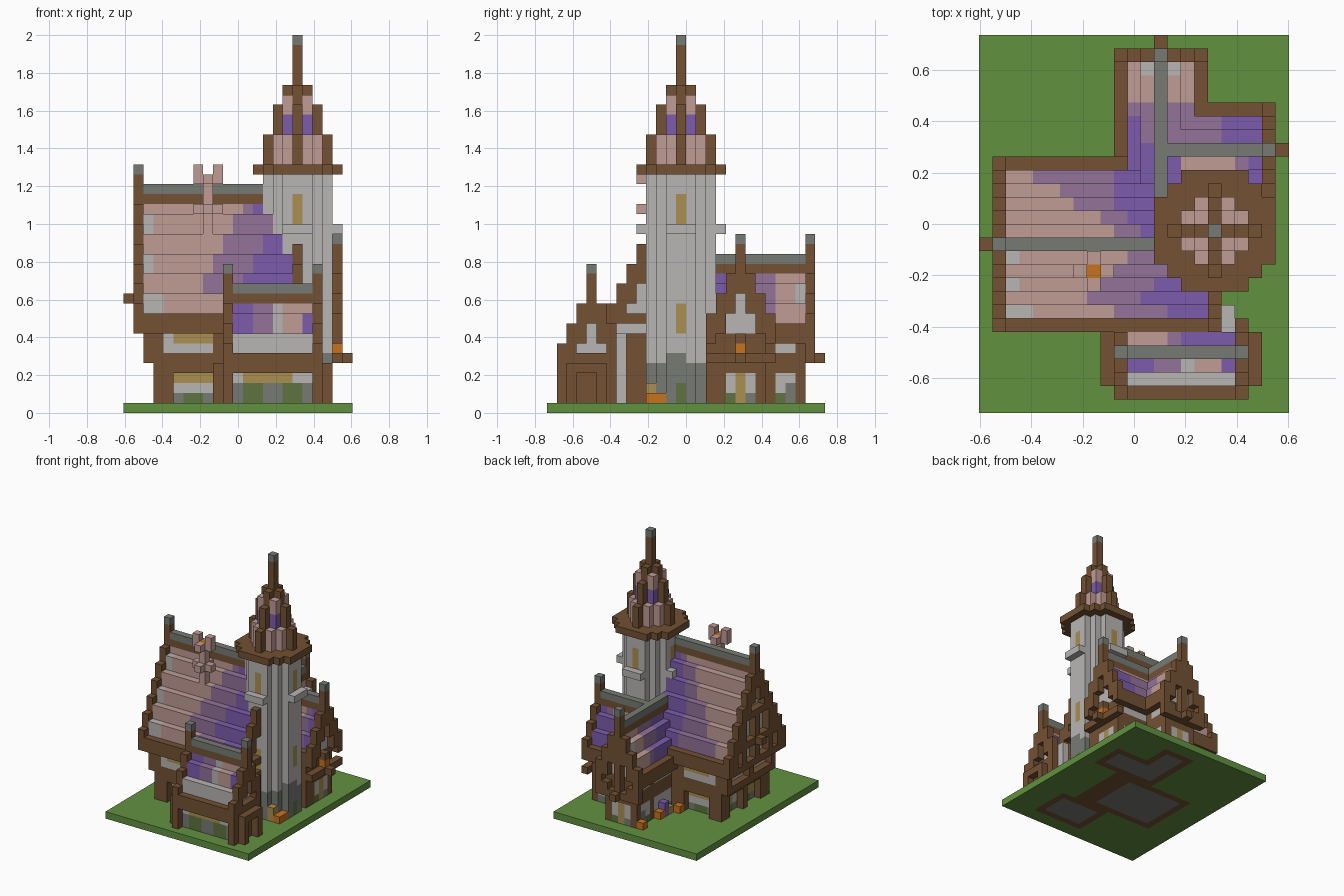
import bpy, bmesh
from mathutils import Vector

cube = bpy.data.objects.get("Cube")
if cube:
    bpy.data.objects.remove(cube, do_unlink=True)

UNIT = 1 / 19
PALETTE = {"timber": "735133", "plaster": "B8B6B4", "stone": "777B74", "moss": "5E7340",
           "rose tile": "C09C95", "mauve tile": "93729A", "violet tile": "7D5CAC",
           "grass": "629140", "amber glass": "AA8F50", "orange": "C6731E"}


def linear(hexcode):
    parts = [int(hexcode[n:n + 2], 16) / 255 for n in (0, 2, 4)]
    return [((c + .055) / 1.055) ** 2.4 for c in parts] + [1]


materials = {}
for label, hexcode in PALETTE.items():
    mat = bpy.data.materials.new(label)
    mat.use_nodes = True
    mat.diffuse_color = linear(hexcode)
    mat.node_tree.nodes["Principled BSDF"].inputs["Base Color"].default_value = linear(hexcode)
    materials[label] = mat

blocks = {}   # block position -> (part, colour)


def box(part, colour, i, j, k):
    """Fill a range of blocks; each range is one number or (first, last)."""
    spans = [range(r[0], r[1] + 1) if isinstance(r, tuple) else [r] for r in (i, j, k)]
    for a in spans[0]:
        for b in spans[1]:
            for c in spans[2]:
                blocks[a, b, c] = (part, colour)


def plinth(part, i, j, height):
    """Stone courses with moss along the foot of a wall."""
    box(part, "stone", i, j, (1, height))
    for a, b, c in list(blocks):
        if i[0] <= a <= i[1] and j[0] <= b <= j[1] and 1 <= c <= height and (a + b) // 2 % 2:
            blocks[a, b, c] = (part, "moss")


def disc(part, colour, limit, levels):
    """Round layer centred on the tower axis."""
    for dx in range(-4, 5):
        for dy in range(-4, 5):
            if dx * dx + dy * dy <= limit:
                box(part, colour, 17 + dx, 13 + dy, levels)


def gable_roof(name, along_x, centre, half, top, span, ends, floor, rule, keep=lambda a, c: True):
    """Stepped roof with ridge, eaves, raised gable frames and filled attic."""
    def put(part, colour, a, c, low, high):
        for k in range(low, high + 1):
            pos = (a, c, k) if along_x else (c, a, k)
            blocks.setdefault(pos, (name + part, colour))
    for a in range(span[0], span[1] + 1):
        for offset in range(-half, half + 1):
            c, d = centre + offset, abs(offset)
            if not keep(a, c):
                continue
            t = top - 2 * d
            if a in ends:
                put("_gable_frame", "timber", a, c, t - 3 + (d == half), t)
                if d == 0:
                    put("_gable_frame", "timber", a, c, t, t + 1)
                    put("_finial", "stone", a, c, t + 2, t + 2)
                continue
            if d == 0:
                put("_ridge", "stone", a, c, t, t)
                put("_ridge", "timber", a, c, t - 1, t - 1)
            elif d == half:
                put("_eave", "timber", a, c, t - 2, t - 1)
                continue
            put("_roof", rule(a, c), a, c, t - 3, t - 1)
            put("_attic", "plaster", a, c, floor, t - 4)


def graded(value, mauve, violet):
    return "violet tile" if value >= violet else "mauve tile" if value >= mauve else "rose tile"


# Tile colours for each roof
def main_tiles(i, j):
    if i <= 3 and j in (7, 9, 11) and i + j // 9 < 4:
        return "plaster"
    if j < 12:
        start = (10, 8, 9, 10, 11)[j - 7]
        return graded(i, start, start + 4)
    return graded(i, 10 - 3 * (j - 13) // 2, 12 - min(2, j - 13))


def front_tiles(i, j):
    if j > 4:
        return graded(i, 14, 15)
    if i == 15:
        return "plaster"
    if i == 18 and j == 3:
        return "violet tile"
    return graded(-i, -13 + (j == 2) - 1, -12)


def north_tiles(j, i):
    if j == 25 and i in (12, 14):
        return "plaster"
    return graded(-j, -22, -21 if i == 11 else -19)


def east_tiles(i, j):
    return graded(i, 14, 18) if j > 19 else graded(i, 19, 20)


# Ground with floors let into it
box("ground", "grass", (0, 22), (0, 27), 0)
for i, j in [((4, 16), (8, 16)), ((11, 18), (2, 7)), ((11, 15), (17, 25)), ((15, 20), (17, 21))]:
    box("foundation", "timber", i, j, 0)
for i, j in [((5, 13), (9, 15)), ((12, 17), (3, 6)), ((12, 14), (18, 24)), ((15, 19), (18, 20))]:
    box("floor", "stone", i, j, 0)

# Main house walls and timbers
box("main_lower_wall", "plaster", (4, 16), (8, 16), (1, 3))
plinth("main_plinth", (4, 16), (8, 16), 1)
box("main_beam", "timber", (3, 16), (7, 17), 4)
box("main_beam", "timber", (2, 16), (7, 17), 5)
box("main_upper_wall", "plaster", (3, 16), (7, 17), (6, 8))
for lower, upper in ((8, 7), (16, 17)):
    box("main_window", "amber glass", (5, 8), lower, 3)
    box("main_window", "amber glass", (5, 8), upper, 7)
    box("main_post", "timber", (3, 4), tuple(sorted((lower, upper))), (1, 4))
    box("main_post", "timber", (2, 3), upper, (5, 8))
    box("main_post", "timber", (9, 10), upper, (1, 8))
    box("main_post", "timber", (9, 10), lower, (1, 8))
box("main_post", "timber", 3, 12, (1, 4))
box("main_post", "timber", 2, 12, (5, 8))
box("main_window", "amber glass", 4, (9, 10), (2, 3))
box("main_window", "amber glass", 4, (14, 15), (2, 3))

# Main gable timbers
box("gable_beam", "timber", 1, (7, 17), 8)
box("gable_beam", "timber", 1, (8, 16), 11)
box("gable_beam", "timber", 1, (10, 14), 15)
for j in (9, 12, 15):
    box("gable_strut", "timber", 1, j, (8, 15))
box("gable_beam_end", "timber", 0, 12, 11)
box("east_framing", "timber", 17, (7, 9), (1, 7))
box("east_framing", "timber", 17, (7, 9), 9)

# Front wing
box("front_wall", "plaster", (11, 18), (2, 7), (1, 7))
plinth("front_plinth", (11, 18), (2, 6), 2)
box("front_window", "amber glass", (12, 16), 2, 3)
for i in (10, 19):
    box("front_framing", "timber", i, (2, 6), (1, 5))
    box("front_post", "timber", i, 1, (1, 5))
for i in (9, 20):
    box("side_beam", "timber", i, (2, 5), 4)
    for j in (2, 5):
        box("side_post", "timber", i, j, (1, 3))

# North and east wings
for part, i, j in (("north", (11, 15), (17, 25)), ("east", (14, 20), (17, 21))):
    box(part + "_wall", "plaster", i, j, (1, 8))
    plinth(part + "_plinth", i, j, 1)
    box(part + "_beam", "timber", i, j, (4, 5))
for i in (11, 15):
    box("north_post", "timber", i, 25, (1, 8))
    box("north_post", "timber", i, 22, (1, 8))
    box("north_brace", "timber", (10, 11) if i < 13 else (15, 16), 26, (5, 6))
    box("north_window", "stone", i, 24, (1, 2))
for j in (17, 21):
    box("east_post", "timber", 20, j, (1, 8))
box("east_post", "timber", (19, 20), 16, (1, 6))
box("east_door", "amber glass", 20, 19, (1, 3))
box("north_door", "amber glass", 13, 25, (1, 3))
box("north_framing", "timber", (11, 15), 26, 5)
box("north_framing", "timber", (12, 14), 25, (6, 7))
box("east_framing", "timber", 21, (16, 22), 5)
box("east_framing", "timber", 20, (17, 21), (6, 7))
box("north_framing", "timber", 13, 26, (5, 12))
box("east_framing", "timber", 21, 19, 7)
box("beam_end", "timber", 13, 27, 5)
box("beam_end", "timber", 22, 19, 5)
box("lantern", "orange", 21, 19, 6)

# Roofs
gable_roof("main", True, 12, 6, 22, (1, 17), (1, 17), 8, main_tiles, lambda i, j: j <= 12 or i <= 13)
gable_roof("front", True, 4, 3, 12, (10, 19), (10, 19), 6, front_tiles, lambda i, j: j < 7)
gable_roof("north", False, 13, 3, 15, (16, 26), (26,), 8, north_tiles)
gable_roof("east", True, 19, 3, 15, (14, 21), (21,), 8, east_tiles)

# Chimney with crossed pots
box("chimney", "rose tile", 8, 10, (16, 22))
box("chimney", "rose tile", (7, 9), 10, 20)
box("chimney", "rose tile", 8, (9, 11), 20)
box("chimney_top", "rose tile", 8, (9, 11), 23)
for i in (7, 9):
    box("chimney_top", "rose tile", i, 10, (23, 24))
box("chimney_fire", "orange", 8, 10, 23)

# Round tower
disc("tower_wall", "plaster", 10, (1, 23))
disc("tower_foot", "stone", 10, (1, 4))
for i, j in ((17, 10), (20, 13), (17, 16), (14, 13)):
    box("tower_window", "amber glass", i, j, (19, 21))
    box("tower_window", "amber glass", i, j, (8, 10))
    box("tower_moss", "moss", i, j, (1, 2))
box("tower_foot", "stone", 20, (12, 13), 5)
for side in (-4, 4):
    box("tower_ledge", "plaster", (16, 18), 13 + side, 18)
    box("tower_ledge", "plaster", 17 + side, (12, 14), 18)
disc("tower_eave", "timber", 20, 24)

# Spire of tiles between crossed ribs
disc("spire_tiles", "rose tile", 5, (25, 27))
disc("spire_tiles", "violet tile", 2, (28, 29))
disc("spire_tiles", "rose tile", 2, (30, 31))
for reach, levels in ((3, (25, 27)), (2, (28, 30)), (1, (31, 32)), (0, (33, 36))):
    box("spire_rib", "timber", (17 - reach, 17 + reach), 13, levels)
    box("spire_rib", "timber", 17, (13 - reach, 13 + reach), levels)
box("spire_tip", "stone", 17, 13, 37)

# Crates and pumpkins on the ground
box("crate", "orange", 20, (10, 11), 1)
box("crate", "amber glass", 19, 10, (1, 2))
box("crate", "orange", 10, 25, 1)
box("crate", "orange", 10, 21, 1)
box("crate", "violet tile", 10, 20, (1, 2))
box("crate", "amber glass", 10, 19, 1)
box("crate", "orange", 9, 18, 1)

# Turn each part's exposed block faces into one mesh
ORIGIN = Vector((11.5, 14, 0))
names = list(PALETTE)
for part in sorted({entry[0] for entry in blocks.values()}):
    bm, corners = bmesh.new(), {}
    for cell, (owner, colour) in blocks.items():
        if owner != part:
            continue
        for axis in range(3):
            for side in (0, 1):
                beside = list(cell)
                beside[axis] += 2 * side - 1
                if tuple(beside) in blocks:
                    continue
                loop = []
                for u, v in ((0, 0), (1, 0), (1, 1), (0, 1)):
                    p = list(cell)
                    p[axis] += side
                    p[(axis + 1) % 3] += u
                    p[(axis + 2) % 3] += v
                    if tuple(p) not in corners:
                        corners[tuple(p)] = bm.verts.new((Vector(p) - ORIGIN) * UNIT)
                    loop.append(corners[tuple(p)])
                face = bm.faces.new(loop if side else loop[::-1])
                face.material_index = names.index(colour)
    mesh = bpy.data.meshes.new(part)
    bm.to_mesh(mesh)
    bm.free()
    for label in names:
        mesh.materials.append(materials[label])
    bpy.context.collection.objects.link(bpy.data.objects.new(part, mesh))
